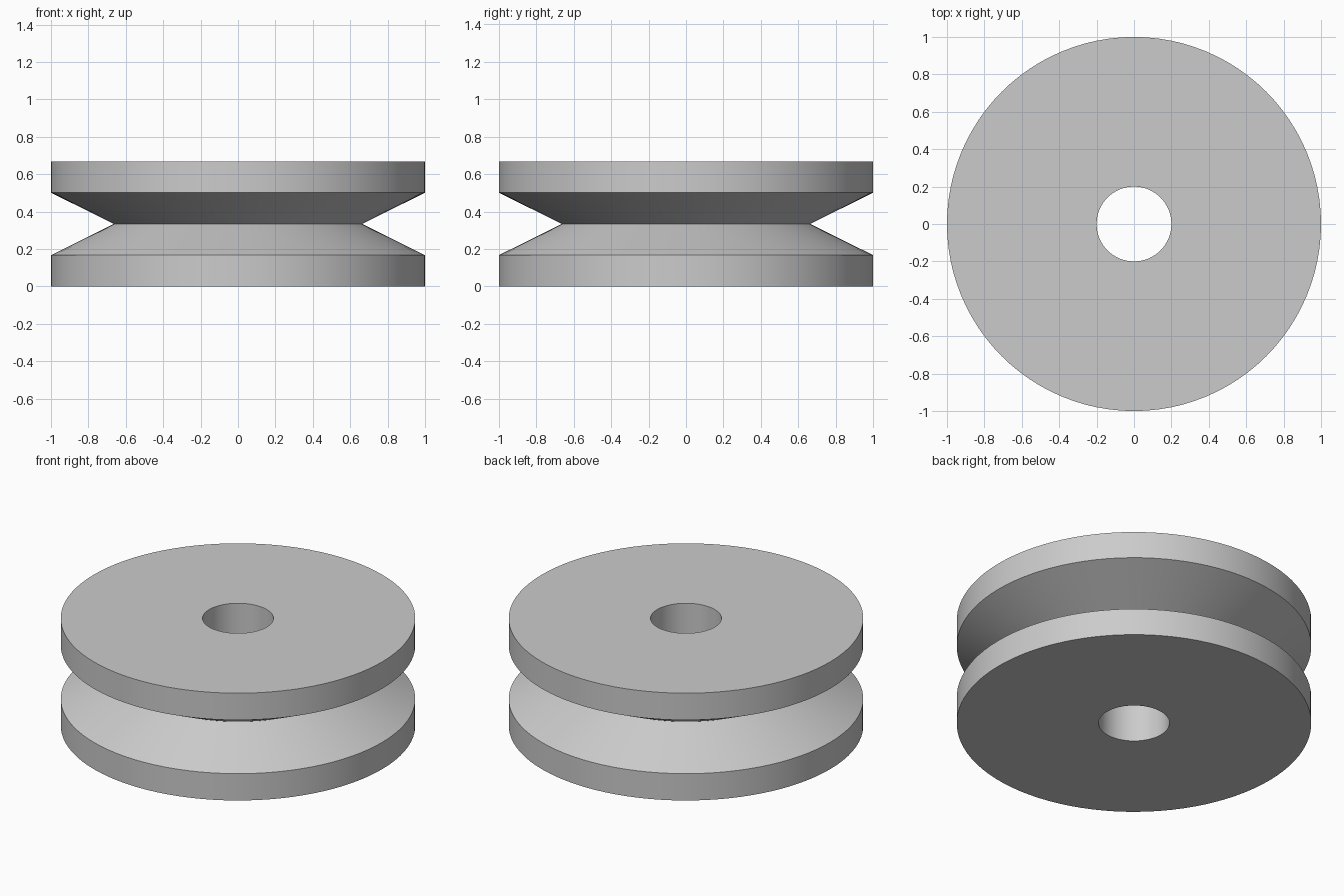
import bpy
import math

cube = bpy.data.objects.get("Cube")
if cube:
    bpy.data.objects.remove(cube, do_unlink=True)

SEGMENTS = 96
HEIGHT = 0.668
RIM = HEIGHT / 4
OUTER, GROOVE, BORE = 1.0, 0.664, 0.2

# Closed wheel cross-section: radius, height
profile = [
    (BORE, 0), (OUTER, 0), (OUTER, RIM), (GROOVE, HEIGHT / 2),
    (OUTER, HEIGHT - RIM), (OUTER, HEIGHT), (BORE, HEIGHT),
]
count = len(profile)

# Revolve the section around the vertical axis
verts, faces = [], []
for s in range(SEGMENTS):
    angle = math.tau * s / SEGMENTS
    verts += [(r * math.cos(angle), r * math.sin(angle), z) for r, z in profile]
    a, b = s * count, (s + 1) % SEGMENTS * count
    for i in range(count):
        j = (i + 1) % count
        faces.append((a + i, b + i, b + j, a + j))

mesh = bpy.data.meshes.new("pulley_wheel")
mesh.from_pydata(verts, [], faces)
mesh.validate()
mesh.update()
wheel = bpy.data.objects.new("pulley_wheel", mesh)
bpy.context.collection.objects.link(wheel)

# Plain grey material
grey = bpy.data.materials.new("light_grey")
grey.use_nodes = True
colour = (0.6, 0.6, 0.6, 1)
grey.diffuse_color = colour
grey.node_tree.nodes["Principled BSDF"].inputs["Base Color"].default_value = colour
mesh.materials.append(grey)

# Smooth round walls with crisp rims
bpy.ops.object.select_all(action="DESELECT")
wheel.select_set(True)
bpy.context.view_layer.objects.active = wheel
bpy.ops.object.shade_smooth_by_angle(angle=math.radians(30))
